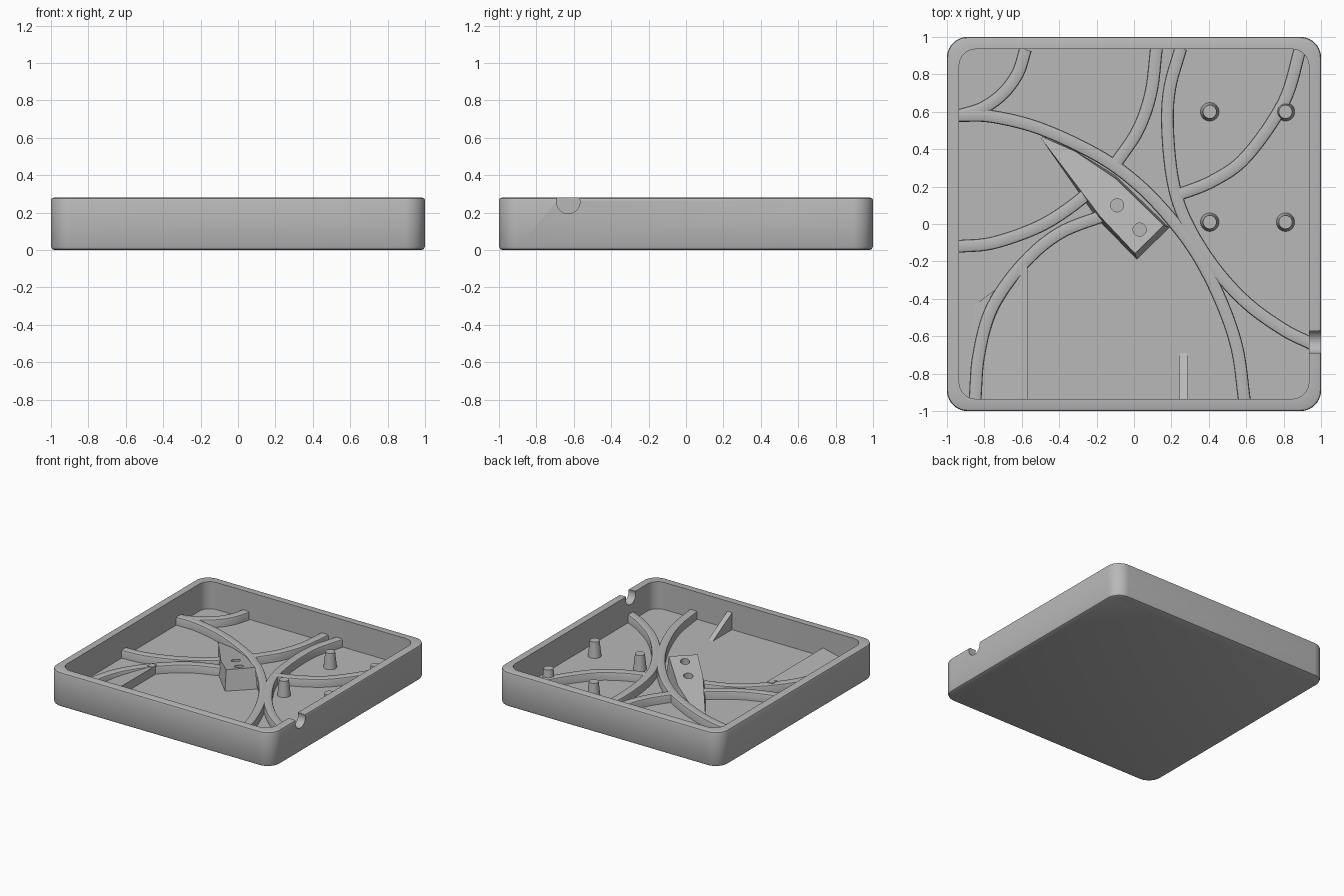
import bpy, bmesh, math
from mathutils import Vector

cube = bpy.data.objects.get("Cube")
if cube:
    bpy.data.objects.remove(cube, do_unlink=True)

FLOOR, RIM, INNER = 0.06, 0.28, 0.935

grey = bpy.data.materials.new("plain_grey")
grey.use_nodes = True
grey.diffuse_color = (0.48, 0.48, 0.48, 1)
grey.node_tree.nodes["Principled BSDF"].inputs["Base Color"].default_value = (0.48, 0.48, 0.48, 1)


def finish(name, bm, smooth=True):
    bmesh.ops.recalc_face_normals(bm, faces=bm.faces)
    mesh = bpy.data.meshes.new(name)
    bm.to_mesh(mesh)
    bm.free()
    mesh.materials.append(grey)
    ob = bpy.data.objects.new(name, mesh)
    bpy.context.collection.objects.link(ob)
    bpy.ops.object.select_all(action='DESELECT')
    ob.select_set(True)
    bpy.context.view_layer.objects.active = ob
    if smooth:
        bpy.ops.object.shade_smooth_by_angle(angle=math.radians(30))
    return ob


def loft(name, rings, smooth=True):
    """Skin closed rings of equal length and cap both ends."""
    bm = bmesh.new()
    loops = [[bm.verts.new(p) for p in ring] for ring in rings]
    n = len(loops[0])
    for a, b in zip(loops, loops[1:]):
        for i in range(n):
            j = (i + 1) % n
            bm.faces.new((a[i], a[j], b[j], b[i]))
    bm.faces.new(loops[0])
    bm.faces.new(loops[-1])
    return finish(name, bm, smooth)


def rounded_square(half, radius, z, steps=10):
    ring = []
    for k in range(4):
        mid = math.radians(45 + 90 * k)
        cx = math.copysign(half - radius, math.cos(mid))
        cy = math.copysign(half - radius, math.sin(mid))
        for s in range(steps + 1):
            a = math.pi / 2 * (k + s / steps)
            ring.append((cx + radius * math.cos(a), cy + radius * math.sin(a), z))
    return ring


def smooth_path(points, steps=8):
    """Catmull-Rom path through a few points."""
    p = [Vector(q) for q in points]
    p = [2 * p[0] - p[1]] + p + [2 * p[-1] - p[-2]]
    out = []
    for a, b, c, d in zip(p, p[1:], p[2:], p[3:]):
        for s in range(steps):
            t = s / steps
            out.append(0.5 * (2 * b + (c - a) * t + (2 * a - 5 * b + 4 * c - d) * t * t
                              + (3 * b - a - 3 * c + d) * t ** 3))
    return out + [p[-2]]


def rib(name, points, width=0.068, height=0.065):
    path = smooth_path(points)
    h, r, base = width / 2, 0.012, FLOOR - 0.01
    top = FLOOR + height
    section = [(-h, base), (-h, top - r), (-h + r * 0.3, top - r * 0.3), (-h + r, top),
               (h - r, top), (h - r * 0.3, top - r * 0.3), (h, top - r), (h, base)]
    rings = []
    for i, p in enumerate(path):
        d = (path[min(i + 1, len(path) - 1)] - path[max(i - 1, 0)]).normalized()
        side = Vector((-d.y, d.x))
        rings.append([(*(p + side * s), z) for s, z in section])
    return loft(name, rings)


# Tray: rounded outside, rim, inner wall and floor
tray = loft("tray", [rounded_square(1 - inset, 0.11 - min(inset, 0.02), z) for inset, z in (
    (0.02, 0), (0.006, 0.006), (0, 0.02), (0, RIM - 0.014), (0.004, RIM - 0.004),
    (0.014, RIM), (1 - INNER, RIM), (1 - INNER, FLOOR))])

# Cable notch through the side wall
bpy.ops.mesh.primitive_cylinder_add(vertices=32, radius=0.063, depth=0.3,
                                    location=(1, -0.63, 0.258), rotation=(0, math.pi / 2, 0))
cutter = bpy.context.object
cutter.hide_render = True
cut = tray.modifiers.new("notch", 'BOOLEAN')
cut.operation, cut.solver, cut.object = 'DIFFERENCE', 'EXACT', cutter
bpy.context.view_layer.objects.active = tray
bpy.ops.object.modifier_move_to_index(modifier=cut.name, index=0)
bpy.ops.object.modifier_apply(modifier=cut.name)
bpy.data.objects.remove(cutter, do_unlink=True)

# Curved ribs on the floor
ribs = {
    "main_rib": [(-0.94, 0.58), (-0.76, 0.575), (-0.5, 0.51), (-0.2, 0.37), (0, 0.23),
                 (0.17, 0.06), (0.33, -0.15), (0.46, -0.4), (0.55, -0.66), (0.59, -0.94)],
    "side_rib": [(0.25, 0.94), (0.19, 0.72), (0.18, 0.5), (0.21, 0.22), (0.28, 0.01),
                 (0.42, -0.22), (0.6, -0.42), (0.8, -0.565), (0.95, -0.64)],
    "back_rib": [(0.12, 0.94), (0.09, 0.7), (0.02, 0.5), (-0.1, 0.32)],
    "left_rib": [(-0.94, -0.12), (-0.75, -0.1), (-0.5, -0.01), (-0.3, 0.12), (-0.2, 0.22)],
    "front_rib": [(-0.85, -0.94), (-0.83, -0.7), (-0.76, -0.45), (-0.6, -0.22),
                  (-0.4, -0.05), (-0.15, 0.05)],
    "far_rib": [(0.89, 0.94), (0.8, 0.65), (0.6, 0.36), (0.42, 0.23), (0.22, 0.15)],
    "corner_rib": [(-1 + 0.425 * math.cos(a), 1 + 0.425 * math.sin(a))
                   for a in (math.radians(-9 - 18 * k) for k in range(5))],
}
for name, pts in ribs.items():
    rib(name, pts)

# Tapered mounting posts
for i, x in enumerate((0.405, 0.81)):
    for j, y in enumerate((0.01, 0.6)):
        bpy.ops.mesh.primitive_cone_add(vertices=32, radius1=0.05, radius2=0.036, depth=0.13,
                                        location=(x, y, FLOOR + 0.06))
        post = bpy.context.object
        post.name = f"post_{i}_{j}"
        post.data.materials.append(grey)
        bpy.ops.object.shade_smooth_by_angle(angle=math.radians(30))

# Wedge mount: low at the tip, tall at the square end
tip = Vector((-0.51, 0.475))
axis = Vector((0.61, -0.58)).normalized()
outline = [tip, Vector((-0.2, 0.03)), Vector((0.016, -0.19)), Vector((0.19, -0.02)),
           Vector((-0.1, 0.26)), Vector((-0.32, 0.395))]
centre = Vector((-0.08, 0.1))
low, high = [], []
for p in outline:
    rise = 0.005 + 0.155 * (p - tip).dot(axis) / 0.84
    q = p + (centre - p).normalized() * 0.22 * (rise - 0.005)
    low.append((*p, FLOOR - 0.01))
    high.append((*q, FLOOR + rise))
mount = loft("wedge_mount", [low, high], False)

# Two screw holes in the wedge mount
for x, y in ((-0.09, 0.1), (0.03, -0.03)):
    bpy.ops.mesh.primitive_cylinder_add(vertices=24, radius=0.035, depth=0.2,
                                        location=(x, y, FLOOR + 0.11))
    drill = bpy.context.object
    hole = mount.modifiers.new("hole", 'BOOLEAN')
    hole.operation, hole.solver, hole.object = 'DIFFERENCE', 'EXACT', drill
    bpy.context.view_layer.objects.active = mount
    bpy.ops.object.modifier_apply(modifier=hole.name)
    bpy.data.objects.remove(drill, do_unlink=True)

# Sloped ramp in the front corner with a small stop block
rise = FLOOR + 0.07
loft("corner_ramp", [
    [(-0.87, -0.94, FLOOR - 0.01), (-0.57, -0.94, FLOOR - 0.01), (-0.57, -0.94, rise), (-0.87, -0.94, FLOOR)],
    [(-0.86, -0.44, FLOOR - 0.01), (-0.57, -0.22, FLOOR - 0.01), (-0.57, -0.22, rise), (-0.86, -0.44, FLOOR)],
], False)
loft("stop_block", [[(x, y, z) for x, y in ((-0.62, -0.275), (-0.57, -0.275), (-0.57, -0.22), (-0.62, -0.22))]
                    for z in (FLOOR - 0.01, rise)], False)

# Triangular gusset against the front wall
loft("wall_gusset", [[(x, -0.94, FLOOR - 0.01), (x, -0.69, FLOOR - 0.01), (x, -0.69, FLOOR), (x, -0.94, FLOOR + 0.14)]
                     for x in (0.243, 0.285)], False)
